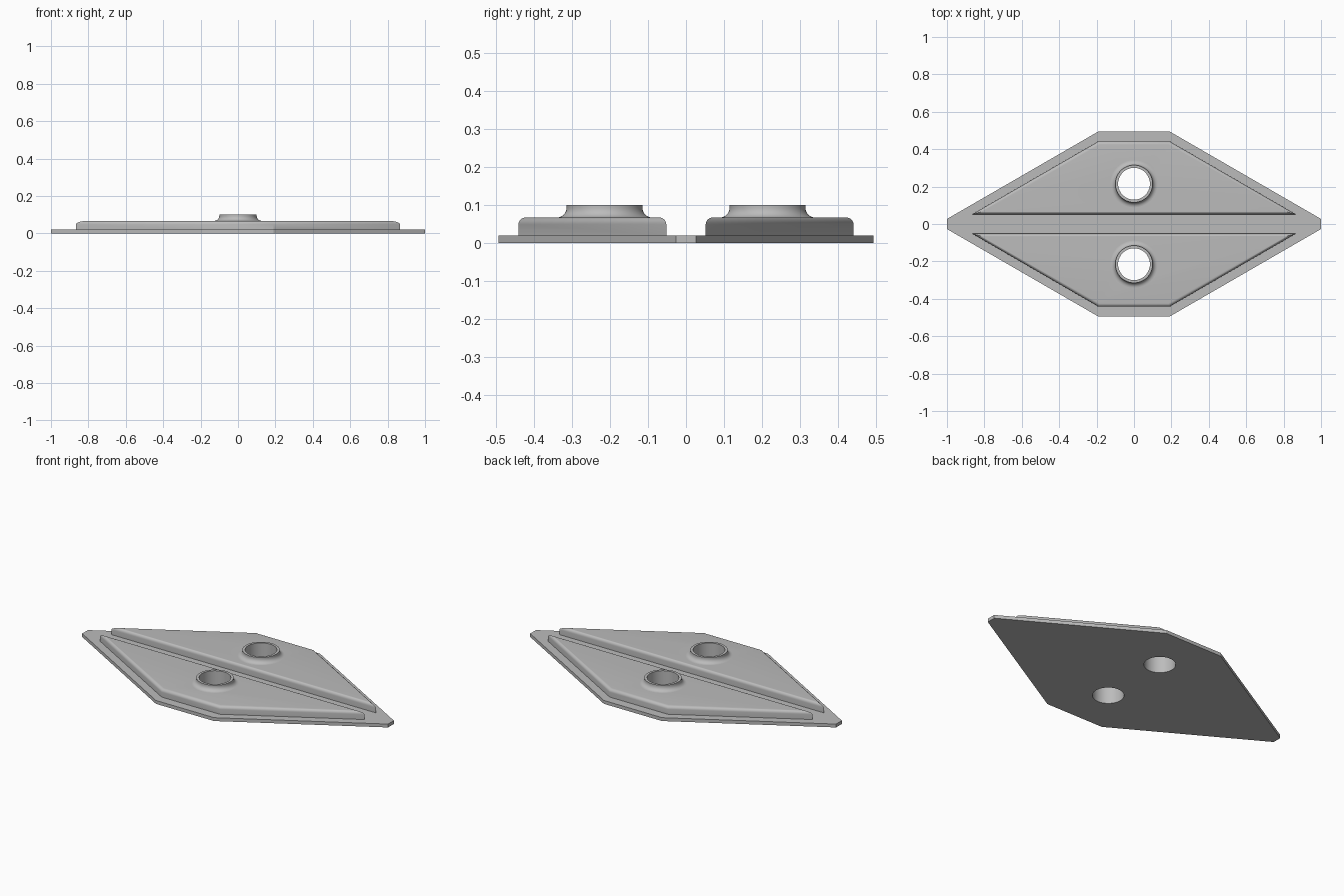
import bpy, bmesh, math

cube = bpy.data.objects.get("Cube")
if cube:
    bpy.data.objects.remove(cube, do_unlink=True)

PLATE_TOP, PAD_TOP, BOSS_TOP = 0.02, 0.067, 0.1
HOLE_Y, HOLE_R, SIDES = 0.215, 0.085, 64

grey = bpy.data.materials.new("plain_grey")
grey.use_nodes = True
colour = (0.5, 0.5, 0.5, 1)
grey.diffuse_color = colour
grey.node_tree.nodes["Principled BSDF"].inputs["Base Color"].default_value = colour


def make_object(name, bm):
    bmesh.ops.recalc_face_normals(bm, faces=bm.faces)
    mesh = bpy.data.meshes.new(name)
    bm.to_mesh(mesh)
    bm.free()
    mesh.materials.append(grey)
    obj = bpy.data.objects.new(name, mesh)
    bpy.context.collection.objects.link(obj)
    return obj


def prism(outline, bottom, top, rounding=0):
    """Extruded outline, optionally with a rounded top rim."""
    bm = bmesh.new()
    base = bm.faces.new([bm.verts.new((x, y, bottom)) for x, y in outline])
    result = bmesh.ops.extrude_face_region(bm, geom=[base], use_keep_orig=True)
    verts = [g for g in result["geom"] if isinstance(g, bmesh.types.BMVert)]
    bmesh.ops.translate(bm, verts=verts, vec=(0, 0, top - bottom))
    bmesh.ops.recalc_face_normals(bm, faces=bm.faces)
    if rounding:
        rim = [e for e in bm.edges if all(v.co.z > top - 0.001 for v in e.verts)]
        bmesh.ops.bevel(bm, geom=rim, offset=rounding, segments=6,
                        profile=0.5, affect='EDGES')
    return bm


def circle(radius, y):
    return [(radius * math.cos(2 * math.pi * i / SIDES),
             y + radius * math.sin(2 * math.pi * i / SIDES)) for i in range(SIDES)]


def drill(obj, y):
    """Cut one round hole straight through the part."""
    cutter = make_object("hole_cutter", prism(circle(HOLE_R, y), -0.1, 0.2))
    cutter.hide_render = True
    mod = obj.modifiers.new("hole", 'BOOLEAN')
    mod.operation, mod.solver, mod.object = 'DIFFERENCE', 'EXACT', cutter
    bpy.context.view_layer.objects.active = obj
    bpy.ops.object.modifier_apply(modifier=mod.name)
    bpy.data.objects.remove(cutter, do_unlink=True)


def smooth(obj):
    bpy.ops.object.select_all(action='DESELECT')
    obj.select_set(True)
    bpy.context.view_layer.objects.active = obj
    bpy.ops.object.shade_smooth_by_angle(angle=math.radians(30))


# Base plate: long diamond with clipped corners
half = [(1, 0.027), (0.19, 0.495), (-0.19, 0.495), (-1, 0.027)]
plate = make_object("base_plate",
                    prism(half + [(-x, -y) for x, y in half], 0, PLATE_TOP))
for side in (-1, 1):
    drill(plate, side * HOLE_Y)
smooth(plate)

# Boss section: flared foot, straight neck, flat rim, bore
FLARE = 0.026
boss_profile = [(0.1 + FLARE * (1 - math.sin(a)), PAD_TOP + FLARE * (1 - math.cos(a)))
                for a in (math.pi / 2 * i / 8 for i in range(9))]
boss_profile += [(0.1, BOSS_TOP), (HOLE_R, BOSS_TOP), (HOLE_R, PAD_TOP)]

for side, label in ((-1, "front"), (1, "back")):
    # Raised trapezoid pad with a rounded top rim
    outline = [(0.865, 0.052), (0.19, 0.442), (-0.19, 0.442), (-0.865, 0.052)]
    pad = make_object(label + "_pad", prism([(x, side * y) for x, y in outline],
                                            PLATE_TOP, PAD_TOP, 0.018))
    drill(pad, side * HOLE_Y)
    smooth(pad)

    # Flared collar around the hole
    bm = bmesh.new()
    rings = [[bm.verts.new((x, y, z)) for x, y in circle(r, side * HOLE_Y)]
             for r, z in boss_profile]
    for low, high in zip(rings, rings[1:]):
        for i in range(SIDES):
            j = (i + 1) % SIDES
            bm.faces.new((low[i], low[j], high[j], high[i]))
    collar = make_object(label + "_collar", bm)
    # The collar is open below, so make sure its rim faces up
    rim = max(collar.data.polygons, key=lambda p: p.center.z)
    if rim.normal.z < 0:
        collar.data.flip_normals()
    smooth(collar)
